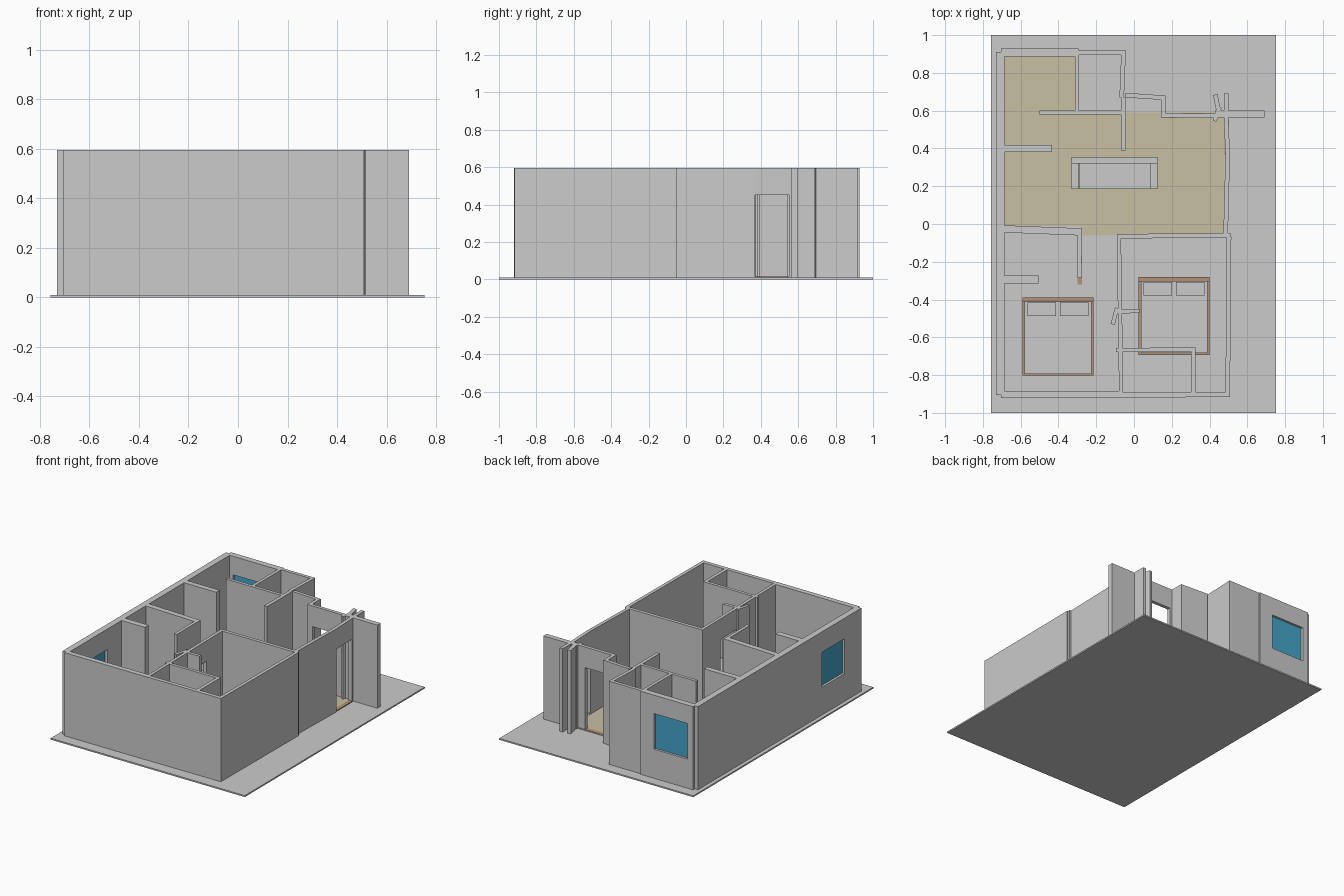
import bpy, bmesh, math
from mathutils import Matrix, Vector

if "Cube" in bpy.data.objects:
    bpy.data.objects.remove(bpy.data.objects["Cube"])


def material(name, rgb):
    m = bpy.data.materials.new(name)
    m.diffuse_color = (*rgb, 1)
    m.use_nodes = True
    m.node_tree.nodes["Principled BSDF"].inputs["Base Color"].default_value = m.diffuse_color
    return m


GREY = material("plain grey", (0.6, 0.6, 0.6))
TAN = material("tan floor", (0.58, 0.53, 0.37))
WOOD = material("brown wood", (0.45, 0.29, 0.19))
BLUE = material("blue glass", (0.058, 0.38, 0.59))
BASE, TOP, DOOR = 0.01, 0.595, 0.45


def add_box(bm, matrix, lo, hi):
    lo, hi = Vector(lo), Vector(hi)
    size = Matrix.Diagonal((*(hi - lo), 1))
    bmesh.ops.create_cube(bm, size=1, matrix=matrix @ Matrix.Translation((lo + hi) / 2) @ size)


def finish(name, bm, mat):
    me = bpy.data.meshes.new(name)
    bm.to_mesh(me)
    bm.free()
    me.materials.append(mat)
    ob = bpy.data.objects.new(name, me)
    bpy.context.collection.objects.link(ob)
    return ob


def box(name, x0, x1, y0, y1, z0, z1, mat=GREY):
    bm = bmesh.new()
    add_box(bm, Matrix(), (x0, y0, z0), (x1, y1, z1))
    return finish(name, bm, mat)


def wall(name, p, q, t=0.024, hole=None):
    """Wall along p-q; hole = (start, end, sill, head) measured along it."""
    p, q = Vector((*p, 0)), Vector((*q, 0))
    d = q - p
    m = Matrix.Translation(p) @ Matrix.Rotation(math.atan2(d.y, d.x), 4, 'Z')
    h, n = t / 2, d.length
    bm = bmesh.new()
    if not hole:
        add_box(bm, m, (0, -h, BASE), (n, h, TOP))
    else:
        a, b, sill, head = hole
        if a > 0:
            add_box(bm, m, (0, -h, BASE), (a, h, TOP))
        if b < n:
            add_box(bm, m, (b, -h, BASE), (n, h, TOP))
        add_box(bm, m, (a, -h, head), (b, h, TOP))
        if sill > BASE:
            add_box(bm, m, (a, -h, BASE), (b, h, sill))
    return finish(name, bm, GREY)


# Ground slab and tan floors
box("ground_slab", -0.757, 0.753, -1, 1, 0, BASE)
box("living_floor", -0.69, 0.48, -0.01, 0.59, BASE, 0.015, TAN)
box("hall_floor", -0.28, 0.48, -0.06, -0.01, BASE, 0.015, TAN)
box("corner_room_floor", -0.69, -0.31, 0.59, 0.89, BASE, 0.015, TAN)

# Outer walls
wall("west_wall", (-0.708, 0.91), (-0.708, -0.905), 0.044, (1.38, 1.63, 0.205, DOOR))
wall("north_wall_left", (-0.705, 0.907), (-0.295, 0.907), 0.042, (0.045, 0.305, 0.215, 0.465))
wall("north_wall_right", (-0.295, 0.908), (-0.045, 0.908))
wall("entry_side_wall", (-0.055, 0.92), (-0.065, 0.67))
wall("entry_side_wall_inner", (-0.058, 0.67), (-0.058, 0.39))
wall("porch_north_wall", (-0.045, 0.682), (0.167, 0.668))
wall("porch_east_wall", (0.156, 0.67), (0.156, 0.565))
wall("entry_door_wall", (0.15, 0.575), (0.45, 0.573), 0.024, (0.035, 0.225, BASE, DOOR))
wall("east_stub_wall", (0.43, 0.582), (0.69, 0.582), 0.036)
wall("north_stub_wall", (0.488, 0.69), (0.488, 0.555))
wall("angled_stub_wall", (0.43, 0.685), (0.455, 0.565))
wall("angled_stub_wall_short", (0.455, 0.62), (0.427, 0.545), 0.02)
wall("east_door_wall", (0.488, 0.56), (0.496, 0.36), 0.024, (0.01, 0.195, BASE, DOOR))
wall("east_wall_upper", (0.496, 0.37), (0.485, -0.06))
wall("east_wall_lower", (0.503, -0.065), (0.496, -0.915))
wall("south_wall_left", (-0.705, -0.902), (-0.065, -0.902), 0.036)
wall("south_wall_right", (-0.07, -0.905), (0.505, -0.902), 0.028)

# Inner walls
wall("corner_room_wall", (-0.302, 0.9), (-0.302, 0.59), 0.022)
wall("bath_wall", (-0.5, 0.591), (-0.06, 0.591), 0.022)
wall("kitchen_stub_wall", (-0.69, 0.4), (-0.435, 0.4), 0.038)
wall("bedroom_north_wall", (-0.69, -0.026), (-0.275, -0.042), 0.038)
wall("hall_west_wall", (-0.289, -0.03), (-0.287, -0.285), 0.022, (0.14, 0.255, BASE, DOOR))
wall("wardrobe_stub_wall", (-0.69, -0.293), (-0.505, -0.293), 0.042)
wall("second_bedroom_north_wall", (-0.09, -0.065), (0.51, -0.06))
wall("hall_east_wall", (-0.08, -0.055), (-0.068, -0.9), 0.022, (0.2, 0.385, BASE, DOOR))
wall("angled_hall_stub", (-0.09, -0.445), (-0.113, -0.532), 0.022)
wall("bedroom_stub_wall", (-0.075, -0.463), (0.03, -0.46), 0.022)
wall("ensuite_north_wall", (-0.095, -0.667), (0.325, -0.665), 0.022)
wall("ensuite_east_wall", (0.314, -0.66), (0.314, -0.89))

# Door thresholds
box("entry_threshold", 0.185, 0.375, 0.56, 0.588, BASE, 0.016, WOOD)
box("east_threshold", 0.478, 0.504, 0.365, 0.55, BASE, 0.016, WOOD)
box("bedroom_threshold", -0.298, -0.276, -0.32, -0.17, BASE, 0.016, WOOD)

# Window panes
box("west_window_pane", -0.714, -0.706, -0.72, -0.47, 0.205, DOOR, BLUE)
box("north_window_pane", -0.66, -0.40, 0.904, 0.912, 0.215, 0.465, BLUE)

# Sofa
box("sofa_seat", -0.292, 0.088, 0.185, 0.32, BASE, 0.085)
box("sofa_back", -0.33, 0.125, 0.32, 0.355, BASE, 0.17)
for side, x in (("left", -0.33), ("right", 0.088)):
    box("sofa_arm_" + side, x, x + 0.037, 0.185, 0.32, BASE, 0.125)


# Beds: frame, headboard, mattress and two pillows
def bed(name, x, y):
    box(name + "_frame", x, x + 0.375, y - 0.413, y - 0.02, BASE, 0.06, WOOD)
    box(name + "_headboard", x, x + 0.375, y - 0.024, y, BASE, 0.17, WOOD)
    box(name + "_mattress", x + 0.011, x + 0.364, y - 0.404, y - 0.024, 0.04, 0.095)
    for i in range(2):
        px = x + 0.025 + i * 0.172
        box(f"{name}_pillow_{i + 1}", px, px + 0.152, y - 0.098, y - 0.026, 0.095, 0.115)


bed("main_bed", -0.59, -0.39)
bed("second_bed", 0.025, -0.28)
